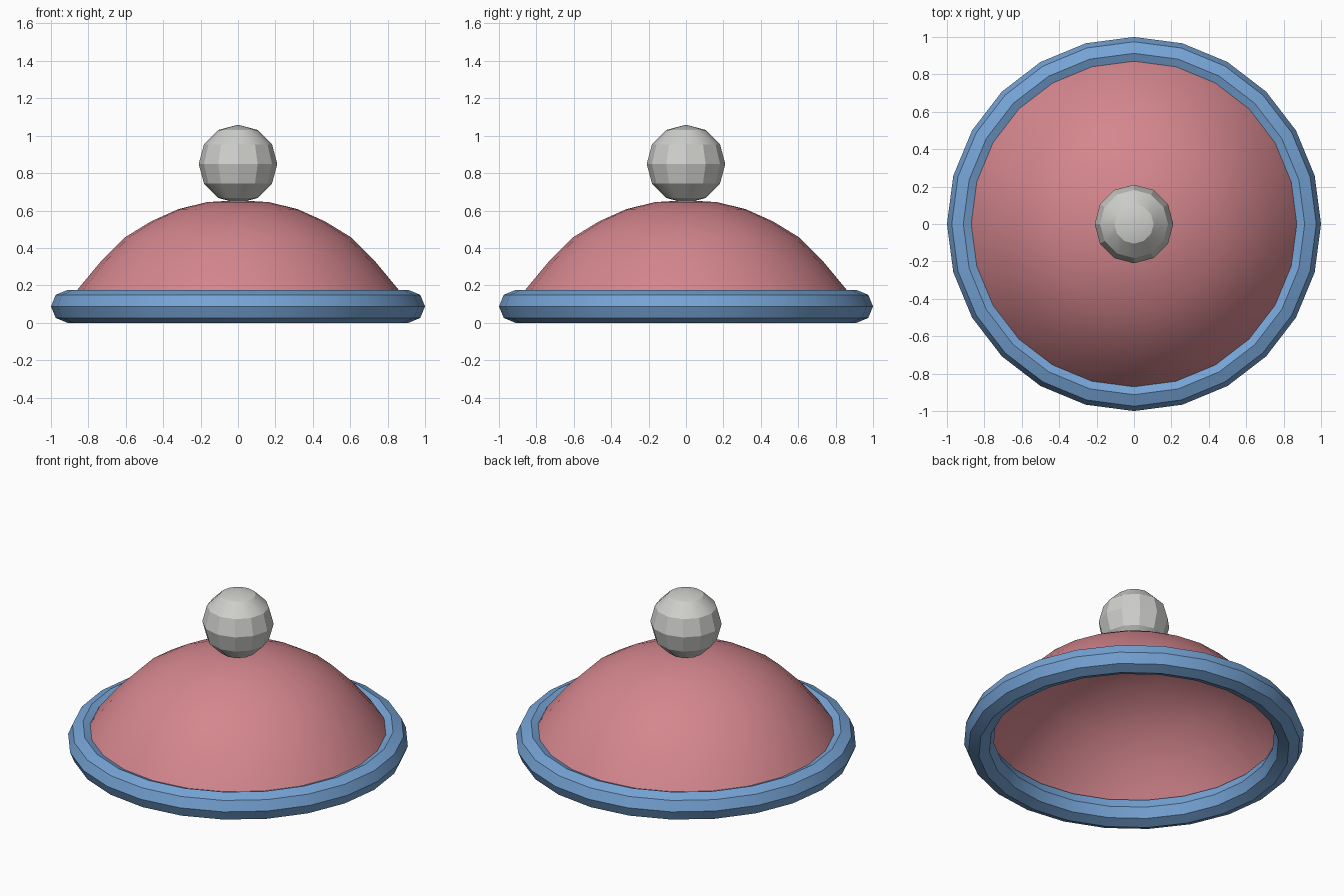
import bpy, bmesh, math

cube = bpy.data.objects.get("Cube")
if cube:
    bpy.data.objects.remove(cube, do_unlink=True)


def material(name, rgb):
    m = bpy.data.materials.new(name)
    m.use_nodes = True
    m.diffuse_color = (*rgb, 1)
    m.node_tree.nodes["Principled BSDF"].inputs["Base Color"].default_value = (*rgb, 1)
    return m


def finish(obj, name, mat, angle):
    obj.name = obj.data.name = name
    obj.data.materials.append(mat)
    bpy.ops.object.select_all(action="DESELECT")
    obj.select_set(True)
    bpy.context.view_layer.objects.active = obj
    bpy.ops.object.shade_smooth_by_angle(angle=math.radians(angle))


pink = material("dusty pink", (0.66, 0.24, 0.27))
blue = material("soft blue", (0.18, 0.37, 0.67))
grey = material("light grey", (0.62, 0.62, 0.60))

# Rim: octagonal tube around the base
bpy.ops.mesh.primitive_torus_add(major_segments=24, minor_segments=8,
                                 major_radius=0.9125, minor_radius=0.0875,
                                 location=(0, 0, 0.0875))
finish(bpy.context.object, "rim", blue, 25)

# Dome: open shallow shell, its lower edge tucked inside the rim
profile = [(0.91, 0.09), (0.86, 0.175), (0.733, 0.328), (0.604, 0.457),
           (0.465, 0.542), (0.32, 0.607), (0.166, 0.645)]
SIDES = 24
bm = bmesh.new()
rings = [[bm.verts.new((r * math.cos(2 * math.pi * i / SIDES),
                        r * math.sin(2 * math.pi * i / SIDES), z))
          for i in range(SIDES)] for r, z in profile]
apex = bm.verts.new((0, 0, 0.655))
for i in range(SIDES):
    j = (i + 1) % SIDES
    for low, high in zip(rings, rings[1:]):
        bm.faces.new((low[i], low[j], high[j], high[i]))
    bm.faces.new((rings[-1][i], rings[-1][j], apex))
mesh = bpy.data.meshes.new("dome")
bm.to_mesh(mesh)
bm.free()
dome = bpy.data.objects.new("dome", mesh)
bpy.context.collection.objects.link(dome)
finish(dome, "dome", pink, 40)

# Knob: faceted ball on top
bpy.ops.mesh.primitive_uv_sphere_add(segments=12, ring_count=6, radius=0.21,
                                     location=(0, 0, 0.849))
finish(bpy.context.object, "knob", grey, 25)
